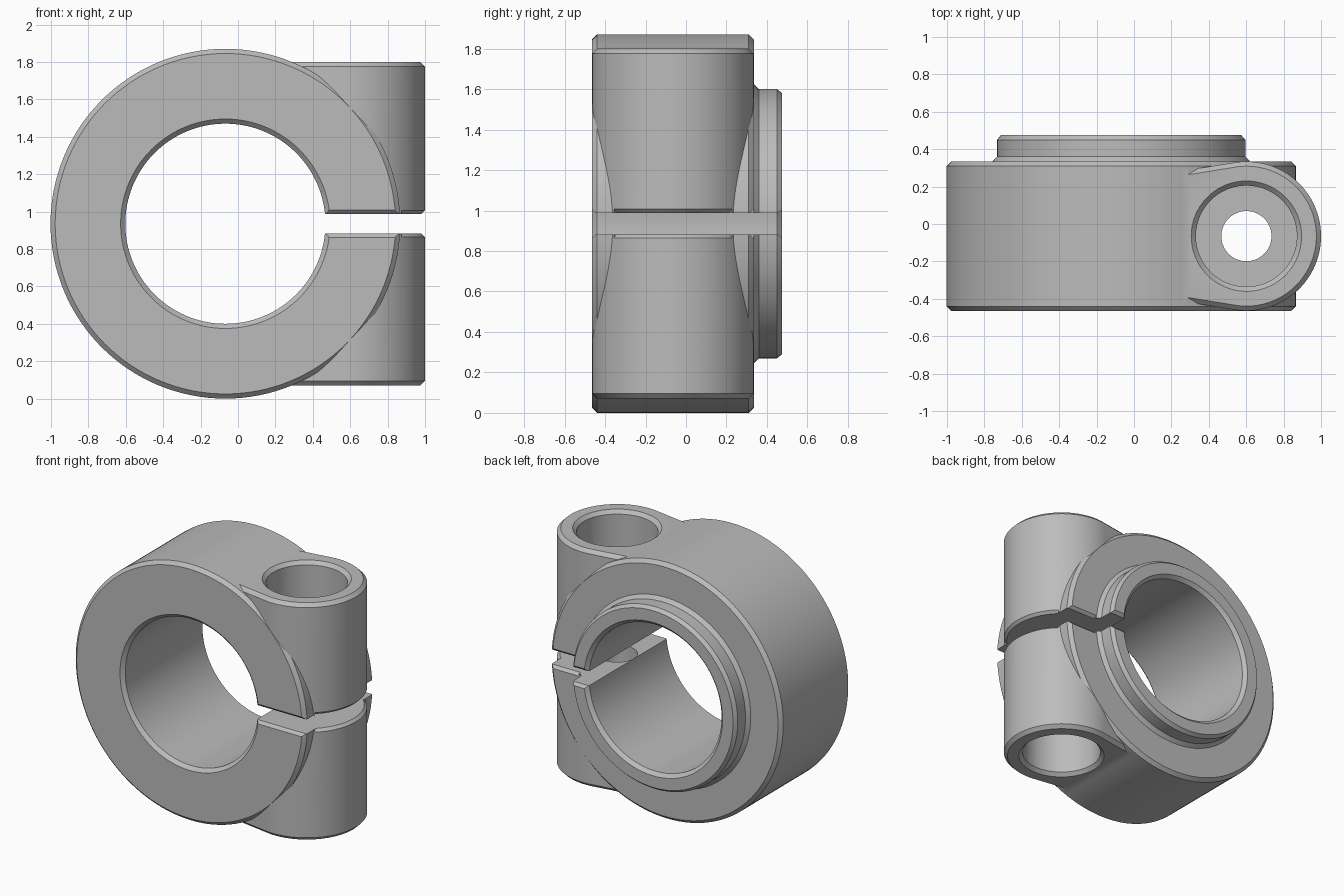
import bpy, bmesh
from math import sin, cos, pi, radians

cube = bpy.data.objects.get("Cube")
if cube:
    bpy.data.objects.remove(cube, do_unlink=True)

SEG = 128
RX, RZ = -0.0675, 0.935      # ring axis, runs along y
SX, SY, SR = 0.601, -0.065, 0.399   # screw barrel axis, runs along z
GAP = 0.0525                 # half height of the clamp slit

metal = bpy.data.materials.new("satin grey")
metal.use_nodes = True
grey = (0.5, 0.5, 0.5, 1)
metal.diffuse_color = grey
metal.node_tree.nodes["Principled BSDF"].inputs["Base Color"].default_value = grey


def loft(name, rings):
    """Closed solid through a row of matching outlines."""
    bm = bmesh.new()
    rows = [[bm.verts.new(p) for p in ring] for ring in rings]
    n = len(rows[0])
    for a, b in zip(rows, rows[1:]):
        for i in range(n):
            j = (i + 1) % n
            bm.faces.new((a[i], a[j], b[j], b[i]))
    bm.faces.new(rows[0])
    bm.faces.new(rows[-1])
    bmesh.ops.recalc_face_normals(bm, faces=bm.faces)
    mesh = bpy.data.meshes.new(name)
    bm.to_mesh(mesh)
    bm.free()
    ob = bpy.data.objects.new(name, mesh)
    bpy.context.collection.objects.link(ob)
    mesh.materials.append(metal)
    return ob


def turned_y(name, profile):
    angles = [2 * pi * i / SEG for i in range(SEG)]
    return loft(name, [[(RX + r * cos(a), y, RZ + r * sin(a)) for a in angles]
                       for r, y in profile])


def turned_z(name, profile):
    angles = [2 * pi * i / SEG for i in range(SEG)]
    return loft(name, [[(SX + r * cos(a), SY + r * sin(a), z) for a in angles]
                       for r, z in profile])


def prism_x(name, outline, x0, x1):
    return loft(name, [[(x, y, RZ + z) for y, z in outline] for x in (x0, x1)])


def combine(target, tool, operation):
    mod = target.modifiers.new("combine", 'BOOLEAN')
    mod.operation, mod.solver, mod.object = operation, 'EXACT', tool
    bpy.context.view_layer.update()
    graph = bpy.context.evaluated_depsgraph_get()
    mesh = bpy.data.meshes.new_from_object(target.evaluated_get(graph))
    target.modifiers.clear()
    target.data = mesh
    bpy.data.objects.remove(tool, do_unlink=True)


# Chamfered ring with the raised collar on its back
collar = turned_y("clamp_collar", [
    (0.91, -0.465), (0.935, -0.44), (0.935, 0.31), (0.91, 0.335), (0.69, 0.335),
    (0.665, 0.36), (0.665, 0.45), (0.645, 0.475)])


# Screw barrel, round outside and tapering back into the ring
def barrel_outline(r, z):
    arc = [radians(-97 + 194 * i / 72) for i in range(73)]
    pts = [(SX + r * cos(a), SY + r * sin(a), z) for a in arc]
    w = r - 0.06
    return pts + [(0.2, SY + w, z), (0.2, SY - w, z)]


top, edge = 0.865, 0.025
barrel = loft("screw_barrel", [barrel_outline(r, RZ + z) for r, z in (
    (SR - edge, -top), (SR, edge - top), (SR, top - edge), (SR - edge, top))])
combine(collar, barrel, 'UNION')

# Main bore with chamfered rims
combine(collar, turned_y("bore_cutter", [
    (0.595, -0.5), (0.535, -0.44), (0.535, 0.45), (0.595, 0.51)]), 'DIFFERENCE')

# Screw hole, with a counterbore at each end
combine(collar, turned_z("hole_cutter", [
    (0.325, RZ - 0.895), (0.27, RZ - 0.84), (0.27, RZ - 0.37), (0.134, RZ - 0.37),
    (0.134, RZ + 0.37), (0.27, RZ + 0.37), (0.27, RZ + 0.84), (0.325, RZ + 0.895)]),
    'DIFFERENCE')

# Clamp slit, flared at the front and back
upper = [(-0.5, GAP + 0.055), (-0.445, GAP), (0.455, GAP), (0.51, GAP + 0.055)]
slit = upper + [(y, -z) for y, z in reversed(upper)]
combine(collar, prism_x("slit_cutter", slit, 0.3, 1.2), 'DIFFERENCE')

# Slit chamfers on the back of the ring and round the barrel
low, high = GAP - 0.02, GAP + 0.07
wedge = [(0.295, low), (0.385, high), (0.385, -high), (0.295, -low)]
combine(collar, prism_x("back_flare_cutter", wedge, 0.628, 0.95), 'DIFFERENCE')
sweep = [radians(-47 + 94 * i / 32) for i in range(33)]
combine(collar, loft("barrel_flare_cutter", [
    [(SX + (d + 0.065) * cos(a), SY + (d + 0.065) * sin(a), RZ + z) for d, z in wedge]
    for a in sweep]), 'DIFFERENCE')

bpy.ops.object.select_all(action='DESELECT')
collar.select_set(True)
bpy.context.view_layer.objects.active = collar
bpy.ops.object.shade_smooth_by_angle(angle=radians(25))
